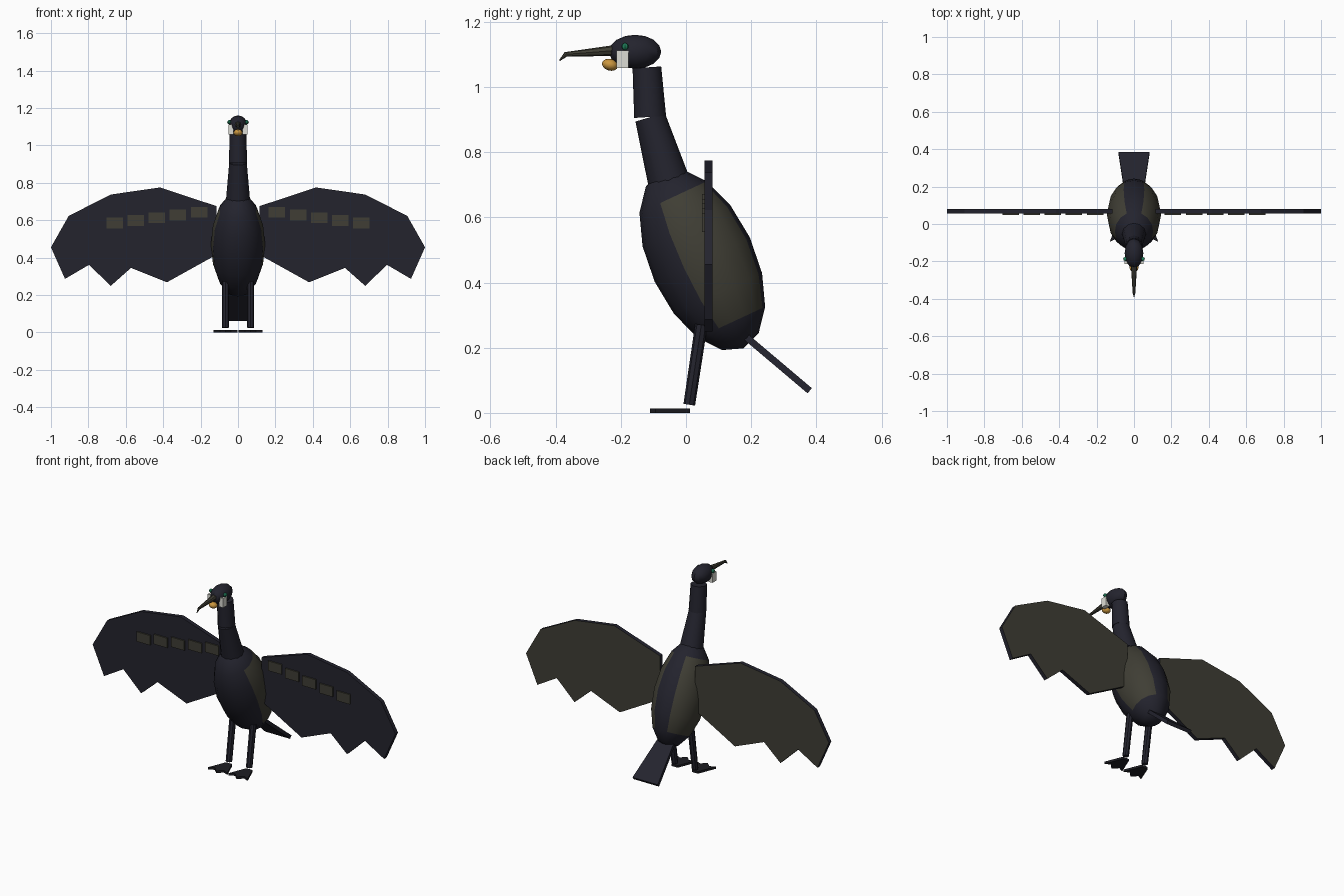
import bpy, bmesh, math
from mathutils import Vector, Matrix

cube = bpy.data.objects.get("Cube")
if cube:
    bpy.data.objects.remove(cube)


def material(name, color):
    m = bpy.data.materials.new(name)
    m.use_nodes = True
    m.diffuse_color = (*color, 1)
    m.node_tree.nodes["Principled BSDF"].inputs["Base Color"].default_value = (*color, 1)
    return m


DARK = material("blue black plumage", (0.017, 0.017, 0.027))
OLIVE = material("olive brown feathers", (0.05, 0.048, 0.035))
FOOT = material("black skin", (0.012, 0.012, 0.016))
WHITE = material("white cheek", (0.72, 0.72, 0.66))
YELLOW = material("yellow throat", (0.6, 0.31, 0.05))
GREEN = material("green eye", (0.015, 0.22, 0.11))


def finish(bm, name, mats, smooth=False):
    bmesh.ops.recalc_face_normals(bm, faces=bm.faces)
    mesh = bpy.data.meshes.new(name)
    bm.to_mesh(mesh)
    bm.free()
    for m in mats:
        mesh.materials.append(m)
    ob = bpy.data.objects.new(name, mesh)
    bpy.context.collection.objects.link(ob)
    if smooth:
        bpy.ops.object.select_all(action='DESELECT')
        ob.select_set(True)
        bpy.context.view_layer.objects.active = ob
        bpy.ops.object.shade_smooth_by_angle(angle=math.radians(32))
    return ob


def ellipsoid(name, center, radii, tilt, mats, segs=12, rings=8, rule=None):
    """Sphere with its poles on local z, tilted about x; rule picks olive faces."""
    bm = bmesh.new()
    bmesh.ops.create_uvsphere(bm, u_segments=segs, v_segments=rings, radius=1)
    if rule:
        for f in bm.faces:
            f.material_index = int(rule(f.calc_center_median()))
    bm.transform(Matrix.Translation(center) @ Matrix.Rotation(math.radians(tilt), 4, 'X')
                 @ Matrix.Diagonal((*radii, 1)))
    return finish(bm, name, mats, True)


def tube(name, a, b, r1, r2, mat, segs=12):
    a, b = Vector(a), Vector(b)
    bm = bmesh.new()
    bmesh.ops.create_cone(bm, cap_ends=True, segments=segs, radius1=r1, radius2=r2,
                          depth=(b - a).length)
    bm.transform(Matrix.Translation((a + b) / 2)
                 @ (b - a).to_track_quat('Z', 'Y').to_matrix().to_4x4())
    return finish(bm, name, [mat], True)


def plate(name, points, push, mats, rule=None):
    """Flat outline thickened along the push vector."""
    bm = bmesh.new()
    face = bm.faces.new([bm.verts.new(p) for p in points])
    new = bmesh.ops.extrude_face_region(bm, geom=[face], use_keep_orig=True)["geom"]
    bmesh.ops.translate(bm, vec=push, verts=[v for v in new if isinstance(v, bmesh.types.BMVert)])
    bmesh.ops.recalc_face_normals(bm, faces=bm.faces)
    if rule:
        for f in bm.faces:
            f.material_index = int(rule(f))
    return finish(bm, name, mats)


def box(name, center, size, mat):
    bm = bmesh.new()
    bmesh.ops.create_cube(bm, size=1)
    bm.transform(Matrix.Translation(center) @ Matrix.Diagonal((*size, 1)))
    return finish(bm, name, [mat])


# Body with an olive saddle on each flank
def saddle(c):
    azimuth = math.degrees(math.atan2(c.y, abs(c.x)))
    return abs(c.z) < 0.7 and -22.5 < azimuth < 67.5


ellipsoid("body", (0, 0.05, 0.47), (0.145, 0.161, 0.3), 25, [DARK, OLIVE], 16, 8, saddle)

# Neck
tube("lower_neck", (0, -0.05, 0.70), (0, -0.11, 0.907), 0.065, 0.047, DARK)
tube("upper_neck", (0, -0.11, 0.908), (0, -0.12, 1.06), 0.049, 0.044, DARK)

# Head, throat and hooked beak
ellipsoid("head", (0, -0.156, 1.108), (0.05, 0.08, 0.052), 0, [DARK])
ellipsoid("throat_pouch", (0, -0.233, 1.068), (0.024, 0.025, 0.018), -15, [YELLOW])
tube("beak", (0, -0.215, 1.112), (0, -0.37, 1.1), 0.017, 0.007, OLIVE, 8)
tube("beak_hook", (0, -0.366, 1.102), (0, -0.388, 1.081), 0.008, 0.002, OLIVE, 8)

# Tail fan, sloping down behind
tail = [(-0.05, 0.16, 0.24), (0.05, 0.16, 0.24), (0.083, 0.373, 0.06), (-0.083, 0.373, 0.06)]
plate("tail", tail, (0, 0.013, 0.016), [DARK])

WING = [(0.115, 0.675), (0.417, 0.775), (0.68, 0.737), (0.905, 0.623), (1.0, 0.455),
        (0.925, 0.286), (0.797, 0.361), (0.68, 0.249), (0.572, 0.345), (0.38, 0.268),
        (0.115, 0.415)]
WEB = [(-0.02, 0.012), (0.02, 0.012), (0.063, -0.095), (0.03, -0.08), (0, -0.11),
       (-0.03, -0.08), (-0.063, -0.095)]

for side, s in (("left", 1), ("right", -1)):
    # Wing: dark front and rim, olive back
    plate(side + "_wing", [(s * x, 0.057, z) for x, z in WING], (0, 0.024, 0),
          [DARK, OLIVE], lambda f: f.normal.y > 0.9)
    # Row of covert patches on the wing front
    for i in range(5):
        box(f"{side}_covert_{i + 1}", (s * (0.208 + 0.113 * i), 0.0535, 0.642 - 0.0145 * i),
            (0.088, 0.009, 0.058), OLIVE)
    # Face details
    box(side + "_cheek", (s * 0.038, -0.195, 1.085), (0.026, 0.037, 0.055), WHITE)
    ellipsoid(side + "_eye", (s * 0.047, -0.187, 1.124), (0.011,) * 3, 0, [GREEN], 8, 6)
    # Leg and webbed foot
    tube(side + "_leg", (s * 0.067, 0.047, 0.27), (s * 0.067, 0.01, 0.025), 0.019, 0.018, DARK, 8)
    plate(side + "_foot", [(s * 0.067 + x, y, 0) for x, y in WEB], (0, 0, 0.013), [FOOT])
